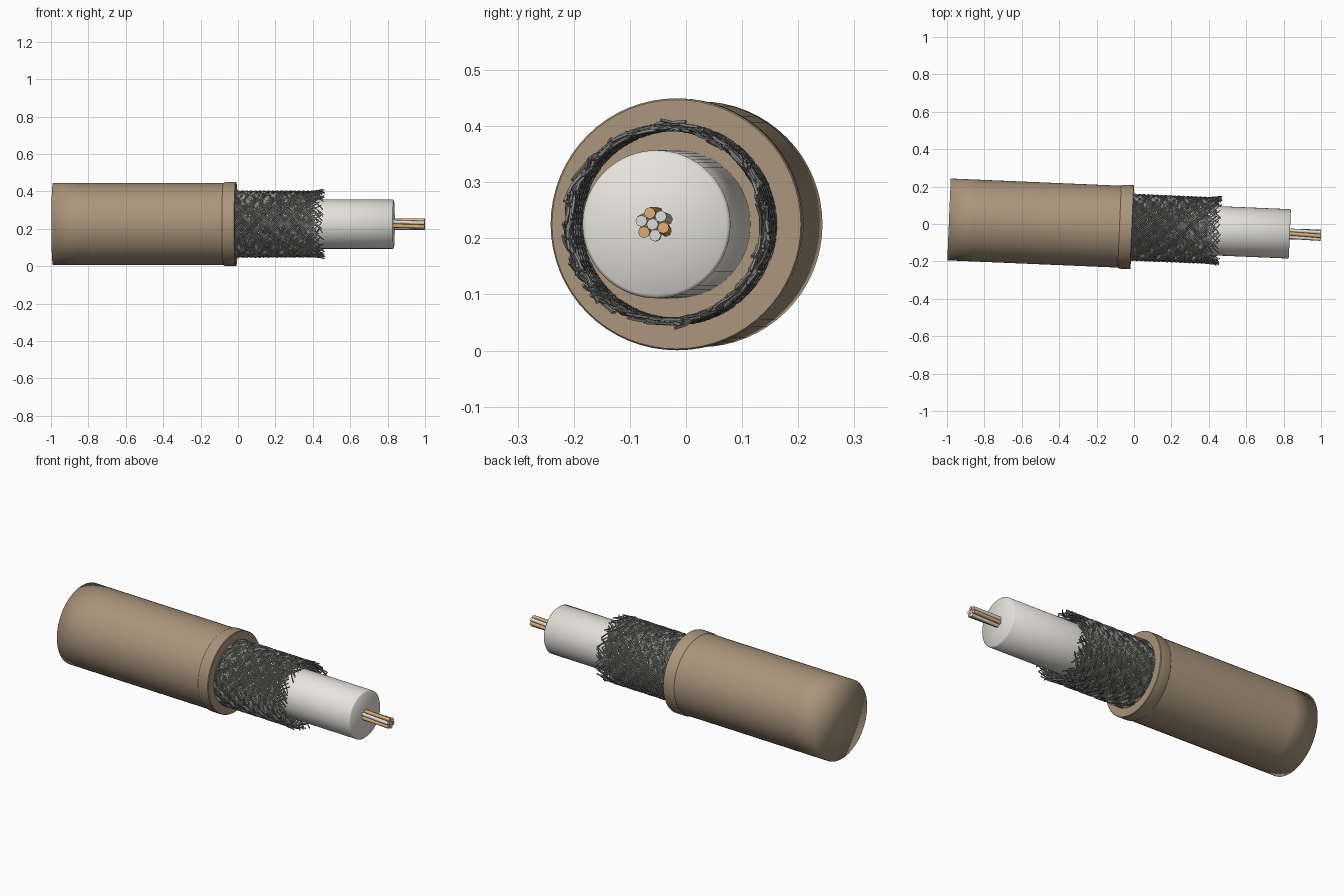
import bpy, bmesh, math, random
from mathutils import Matrix

if "Cube" in bpy.data.objects:
    bpy.data.objects.remove(bpy.data.objects["Cube"])

random.seed(4)
# Cable axis lies along local X, then is turned slightly in plan
FRAME = Matrix.Translation((0, -0.0175, 0.225)) @ Matrix.Rotation(math.radians(-2.43), 4, 'Z')


def material(name, rgb):
    m = bpy.data.materials.new(name)
    m.diffuse_color = (*rgb, 1)
    m.use_nodes = True
    m.node_tree.nodes["Principled BSDF"].inputs["Base Color"].default_value = m.diffuse_color
    return m


BROWN = material("jacket_brown", (0.40, 0.30, 0.20))
WHITE = material("core_white", (0.80, 0.78, 0.73))
STEEL = material("braid_grey", (0.24, 0.24, 0.23))
COPPER = material("copper", (0.72, 0.42, 0.16))
TIN = material("tinned", (0.72, 0.71, 0.69))


def finish(ob, mat, angle=None):
    bpy.context.collection.objects.link(ob)
    ob.data.materials.append(mat)
    ob.matrix_world = FRAME
    if ob.type == 'MESH':
        for p in ob.data.polygons:
            p.use_smooth = True
        if angle:
            bpy.ops.object.select_all(action='DESELECT')
            ob.select_set(True)
            bpy.context.view_layer.objects.active = ob
            bpy.ops.object.shade_smooth_by_angle(angle=math.radians(angle))
    return ob


def lathe(name, profile, mat, sides=64, angle=None):
    """Spin a list of (x, radius) points around the X axis."""
    bm = bmesh.new()
    rings = []
    for x, r in profile:
        if r == 0:
            rings.append([bm.verts.new((x, 0, 0))] * sides)
        else:
            rings.append([bm.verts.new((x, r * math.cos(2 * math.pi * i / sides),
                                        r * math.sin(2 * math.pi * i / sides))) for i in range(sides)])
    for a, b in zip(rings, rings[1:]):
        for i in range(sides):
            j = (i + 1) % sides
            quad = list(dict.fromkeys((a[i], a[j], b[j], b[i])))
            bm.faces.new(quad)
    bmesh.ops.recalc_face_normals(bm, faces=bm.faces)
    me = bpy.data.meshes.new(name)
    bm.to_mesh(me)
    bm.free()
    return finish(bpy.data.objects.new(name, me), mat, angle)


def wires(name, paths, radius, mat, res=0):
    """Many thin round wires in one curve, turned into a mesh."""
    cu = bpy.data.curves.new(name + "_path", 'CURVE')
    cu.dimensions = '3D'
    cu.bevel_depth = radius
    cu.bevel_resolution = res
    cu.use_fill_caps = True
    for pts in paths:
        s = cu.splines.new('POLY')
        s.points.add(len(pts) - 1)
        for p, co in zip(s.points, pts):
            p.co = (*co, 1)
    tmp = bpy.data.objects.new(name + "_path", cu)
    bpy.context.collection.objects.link(tmp)
    me = bpy.data.meshes.new_from_object(tmp.evaluated_get(bpy.context.evaluated_depsgraph_get()))
    bpy.data.objects.remove(tmp)
    me.name = name
    me.materials.clear()
    return finish(bpy.data.objects.new(name, me), mat, 50)


# Outer jacket and the lip around its cut end
lathe("jacket", [(-0.99, 0), (-0.99, 0.219), (-0.85, 0.219), (-0.1, 0.219), (-0.06, 0.219)], BROWN)
lathe("jacket_lip", [(-0.08, 0.215), (-0.077, 0.220), (-0.068, 0.2245), (-0.012, 0.2245),
                     (-0.009, 0.222), (-0.009, 0)], BROWN, angle=35)

# Insulating core
lathe("insulation", [(-0.02, 0.132), (0.4, 0.132), (0.828, 0.132), (0.834, 0.126), (0.834, 0)], WHITE)

# Braided shield: two opposed sets of helical wires weaving over and under
CARRIERS, STRANDS, R, AMP, LEN = 24, 4, 0.173, 0.0042, 0.41
TWIST = 2.3
for sign, label in ((1, "right"), (-1, "left")):
    paths = []
    for c in range(CARRIERS):
        for k in range(STRANDS):
            base = 2 * math.pi * (c + (k - 1.5) * 0.23) / CARRIERS
            end = LEN + random.uniform(0.0, 0.055)
            flare, swerve = random.uniform(-0.008, 0.014), random.uniform(-0.15, 0.15)
            pts, n = [], 60
            for i in range(n + 1):
                x = -0.012 + (end + 0.012) * i / n
                turn = TWIST * x / LEN
                loose = max(0, (x - 0.395) / 0.06)
                a = base + sign * turn + swerve * loose
                phase = CARRIERS * turn + math.pi * c
                r = R + sign * AMP * math.cos(phase) * (1 - min(loose, 1)) + flare * loose
                pts.append((x, r * math.cos(a), r * math.sin(a)))
            paths.append(pts)
    wires("braid_" + label, paths, 0.0034, STEEL)

# Stranded conductor: six strands around one, copper and tinned
strand_r = 0.0105
copper, tin = [], [[(0.8, 0, 0), (1.0, 0, 0)]]
for i in range(6):
    pts = []
    for j in range(9):
        a = math.pi / 3 * i + 0.4 + 0.35 * j / 8
        pts.append((0.8 + 0.2 * j / 8, 0.0205 * math.cos(a), 0.0205 * math.sin(a)))
    (copper if i % 2 else tin).append(pts)
wires("copper_strands", copper, strand_r, COPPER, 2)
wires("tinned_strands", tin, strand_r, TIN, 2)
